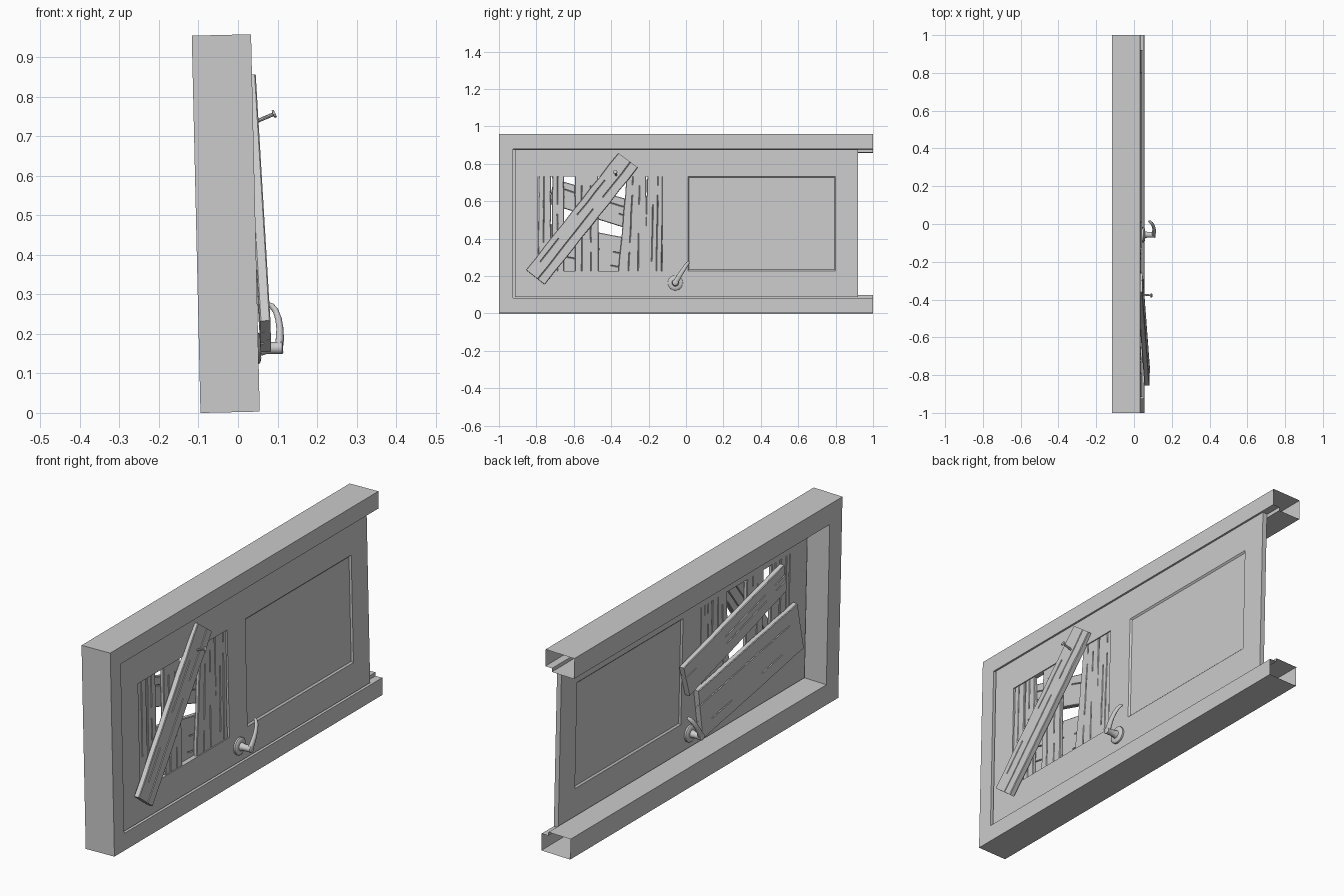
import bpy, bmesh, math, random
from mathutils import Vector, Matrix

if "Cube" in bpy.data.objects:
    bpy.data.objects.remove(bpy.data.objects["Cube"])

random.seed(4)
# Whole door leans slightly backwards
LEAN = Matrix.Translation((0, 0, 0.002)) @ Matrix.Rotation(math.radians(-1.32), 4, 'Y')


def finish(bm, name, angle=35):
    bmesh.ops.recalc_face_normals(bm, faces=bm.faces[:])
    bm.transform(LEAN)
    me = bpy.data.meshes.new(name)
    bm.to_mesh(me)
    bm.free()
    ob = bpy.data.objects.new(name, me)
    bpy.context.collection.objects.link(ob)
    bpy.ops.object.select_all(action='DESELECT')
    ob.select_set(True)
    bpy.context.view_layer.objects.active = ob
    bpy.ops.object.shade_smooth_by_angle(angle=math.radians(angle))
    return ob


def loft(bm, rings, caps=True):
    vs = [[bm.verts.new(p) for p in r] for r in rings]
    n = len(vs[0])
    for a, b in zip(vs, vs[1:]):
        for i in range(n):
            j = (i + 1) % n
            bm.faces.new((a[i], a[j], b[j], b[i]))
    if caps:
        bm.faces.new(vs[0][::-1])
        bm.faces.new(vs[-1])


def tube(bm, path, radii, sides=16, flat=1.0):
    pts = [Vector(p) for p in path]
    rings = []
    for k, (p, r) in enumerate(zip(pts, radii)):
        t = pts[min(k + 1, len(pts) - 1)] - pts[max(k - 1, 0)]
        t.normalize()
        s = t.cross(Vector((0, -0.8, 0.6))).normalized() if abs(t.x) > 0.8 else t.cross(Vector((1, 0, 0))).normalized()
        q = t.cross(s)
        if abs(t.x) > 0.8:      # keep the sides lined up round the bend
            q = Vector((1, 0, 0)).cross(Vector((0, 0.57, 0.82)))
            q = (q - t * q.dot(t)).normalized()
            s, q = q, t.cross(q)
        else:
            ref = Vector((1, 0, 0)).cross(Vector((0, 0.57, 0.82)))
            s = (ref - t * ref.dot(t)).normalized()
            q = t.cross(s)
        rings.append([p + s * r * math.cos(2 * math.pi * i / sides)
                      + q * r * flat * math.sin(2 * math.pi * i / sides) for i in range(sides)])
    loft(bm, rings)


# Hollow door frame: stepped section swept round three sides, open at the foot
section = [(0.055, 0), (0.055, 0.08), (0.02, 0.08), (0.02, 0.097), (-0.095, 0.097), (-0.095, 0)]
H = 0.955
bm = bmesh.new()
loft(bm, [[(x, 1, d) for x, d in section],
          [(x, -1 + d * 0.95, d) for x, d in section],
          [(x, -1 + d * 0.95, H - d) for x, d in section],
          [(x, 1, H - d) for x, d in section]], caps=False)
finish(bm, "door_frame", 20)

# Door leaf: one open panel, one recessed panel
FRONT, BACK = 0.048, 0.025
ys = [-0.915, -0.79, -0.125, 0.01, 0.80, 0.92]
zs = [0.085, 0.225, 0.73, 0.873]
bm = bmesh.new()
grid = [[bm.verts.new((FRONT, y, z)) for z in zs] for y in ys]
for i in range(5):
    for j in range(3):
        if (i, j) != (1, 1):
            bm.faces.new((grid[i][j], grid[i + 1][j], grid[i + 1][j + 1], grid[i][j + 1]))
ext = bmesh.ops.extrude_face_region(bm, geom=bm.faces[:], use_keep_orig=True)
bmesh.ops.translate(bm, verts=[v for v in ext['geom'] if isinstance(v, bmesh.types.BMVert)],
                    vec=(BACK - FRONT, 0, 0))
bmesh.ops.recalc_face_normals(bm, faces=bm.faces[:])
mid = Vector((0, 0.405, 0.4775))
panels = [f for f in bm.faces if abs(f.normal.x) > 0.9
          and (f.calc_center_median() - mid).yz.length < 0.05]
bmesh.ops.inset_region(bm, faces=panels, thickness=0.01, depth=-0.007)
finish(bm, "door_leaf", 25)


def plank(name, a, b, wa, wb, thick, cracks=2, jag=0.006):
    """Worn board from a to b, with split grooves on both faces."""
    a, b = Vector(a), Vector(b)
    u = (b - a).normalized()
    v = u.cross(Vector((1, 0, 0))).normalized()
    n = v.cross(u)
    if n.x < 0:
        n = -n
    spots = [[(k + 1 + random.uniform(-0.25, 0.25)) / (cracks + 1) - 0.5
              for k in range(cracks)] for _ in (0, 1)]
    steps = 11
    g, rim = 0.003, 0.003
    rings = []
    for s in range(steps):
        t = s / (steps - 1)
        w = wa + (wb - wa) * t + random.uniform(-0.003, 0.003)
        base = a.lerp(b, t)
        ring = []
        for side, marks in zip((1, -1), spots):
            h = thick / 2 * side
            row = [(-w / 2, h - rim * side), (-w / 2 + rim, h)]
            for m in marks:
                deep = random.choice((0, 0, 0.3, 0.45)) * thick * side
                c = m * w + random.uniform(-0.0015, 0.0015)
                row += [(c - g, h), (c, h - deep), (c + g, h)]
            row += [(w / 2 - rim, h), (w / 2, h - rim * side)]
            ring += row if side == 1 else row[::-1]
        end = jag if s in (0, steps - 1) else 0
        shift = random.uniform(-end, end)
        rings.append([base + v * p + n * q + u * (shift * p / w * 2) for p, q in ring])
    bm = bmesh.new()
    loft(bm, rings)
    finish(bm, name, 25)


# Upright boards filling the broken panel: bottom y, top y, bottom and top width
uprights = [(-0.757, -0.755, 0.068, 0.066), (-0.685, -0.684, 0.066, 0.062),
            (-0.530, -0.532, 0.128, 0.126), (-0.283, -0.265, 0.158, 0.104),
            (-0.175, -0.166, 0.090, 0.082)]
for k, (y0, y1, w0, w1) in enumerate(uprights):
    plank(f"upright_board_{k + 1}", (0.034, y0, 0.222), (0.034, y1, 0.733),
          w0, w1, 0.018, 1 if w0 < 0.08 else 2, 0.002)

# Boards nailed across the back, and the loose one across the front
plank("back_board_upper", (0.011, 0.01, 0.435), (0.011, -0.72, 0.65), 0.16, 0.135, 0.025)
plank("back_board_lower", (0.011, -0.10, 0.235), (0.011, -0.84, 0.375), 0.25, 0.24, 0.025)
plank("front_board", (0.074, -0.805, 0.19), (0.051, -0.31, 0.815), 0.128, 0.13, 0.027, 2, 0.003)

# Bent nail in the front board
bm = bmesh.new()
tube(bm, [(0.050, -0.372, 0.727), (0.080, -0.375, 0.741), (0.106, -0.378, 0.751),
          (0.1065, -0.378, 0.7512), (0.112, -0.378, 0.7535)],
     [0.004, 0.005, 0.005, 0.011, 0.010], 10)
finish(bm, "nail")

# Lever handles: rose, neck and curved lever, mirrored to the back
for name, flip in (("front_handle", 1), ("back_handle", -1)):
    bm = bmesh.new()
    y, z = -0.057, 0.160
    tube(bm, [(0.046, y, z), (0.056, y, z), (0.060, y, z), (0.062, y, z)],
         [0.040, 0.040, 0.035, 0.026], 32)
    tube(bm, [(0.058, y, z), (0.075, y, z), (0.100, y, z), (0.115, y, z), (0.118, y, z)],
         [0.020, 0.015, 0.015, 0.016, 0.012], 20)
    path = [(0.106, -0.060, 0.155), (0.110, -0.045, 0.180), (0.111, -0.028, 0.208),
            (0.108, -0.012, 0.233), (0.101, 0.002, 0.254), (0.092, 0.010, 0.266),
            (0.084, 0.014, 0.271)]
    tube(bm, path, [0.014, 0.014, 0.012, 0.011, 0.010, 0.009, 0.006], 16, 0.75)
    if flip < 0:
        bm.transform(Matrix.Translation((FRONT + BACK, 0, 0)) @ Matrix.Scale(-1, 4, (1, 0, 0)))
    finish(bm, name, 40)
